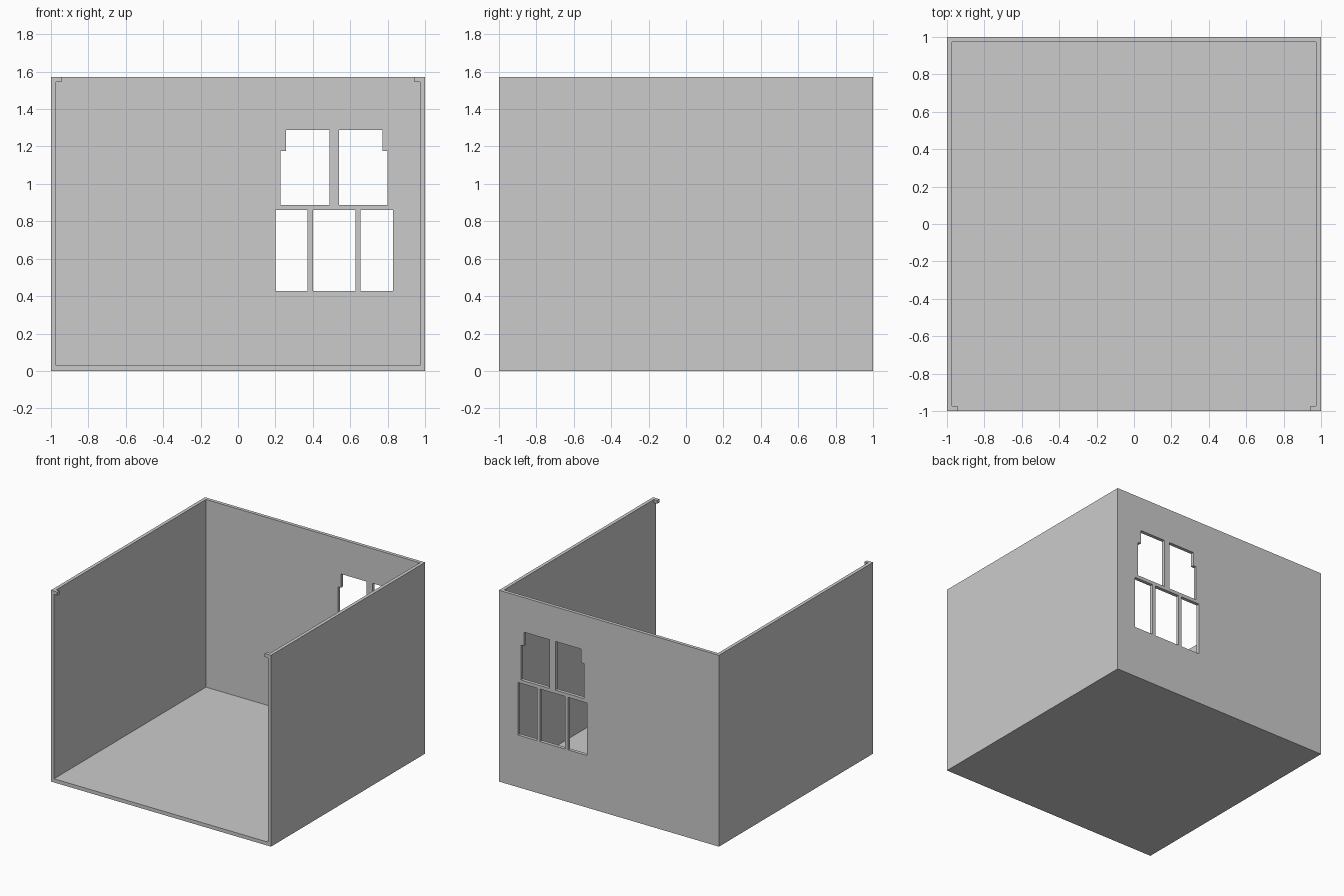
import bpy, bmesh

if "Cube" in bpy.data.objects:
    bpy.data.objects.remove(bpy.data.objects["Cube"])

H = 1.572      # total height
T = 0.028      # wall thickness
I = 1 - T      # inner half width


def prism(name, profile, y0, y1):
    """Extrude an x-z outline from y0 to y1."""
    bm = bmesh.new()
    face = bm.faces.new([bm.verts.new((x, y0, z)) for x, z in profile])
    ext = bmesh.ops.extrude_face_region(bm, geom=[face])
    verts = [g for g in ext["geom"] if isinstance(g, bmesh.types.BMVert)]
    bmesh.ops.translate(bm, verts=verts, vec=(0, y1 - y0, 0))
    bmesh.ops.recalc_face_normals(bm, faces=bm.faces)
    me = bpy.data.meshes.new(name)
    bm.to_mesh(me)
    bm.free()
    ob = bpy.data.objects.new(name, me)
    bpy.context.collection.objects.link(ob)
    return ob


def rect(x0, x1, z0, z1):
    return [(x0, z0), (x1, z0), (x1, z1), (x0, z1)]


# Solid block that becomes floor, side walls and back wall
room = prism("room_shell", rect(-1, 1, 0, H), -1, 1)

# Room interior
cutters = [prism("interior_cutter", rect(-I, I, 0.03, 2), -I, I)]

# Open front, leaving a small tab in each top corner
half = [(I, 0.03), (I, H - T), (0.943, H - T), (0.943, 2)]
front = half + [(-x, z) for x, z in reversed(half)]
cutters.append(prism("front_opening_cutter", front, -1.1, -0.9))

# Lower row of window openings in the back wall
for x0, x1 in ((0.2, 0.372), (0.4, 0.628), (0.656, 0.829)):
    cutters.append(prism("lower_window_cutter", rect(x0, x1, 0.428, 0.86), 0.9, 1.1))

# Upper pair, mirrored about the window centre, with a stepped outer corner
C = 0.514
upper = [(0.286, 0.888), (0.026, 0.888), (0.026, 1.288), (0.258, 1.288),
         (0.258, 1.175), (0.286, 1.175)]
for s in (-1, 1):
    cutters.append(prism("upper_window_cutter", [(C + s * x, z) for x, z in upper], 0.9, 1.1))

# Carve the openings, then discard the cutters
for c in cutters:
    m = room.modifiers.new("cut", "BOOLEAN")
    m.operation = "DIFFERENCE"
    m.solver = "EXACT"
    m.object = c
    c.hide_render = True
bpy.context.view_layer.objects.active = room
room.select_set(True)
for m in list(room.modifiers):
    bpy.ops.object.modifier_apply(modifier=m.name)
for c in cutters:
    bpy.data.objects.remove(c)
